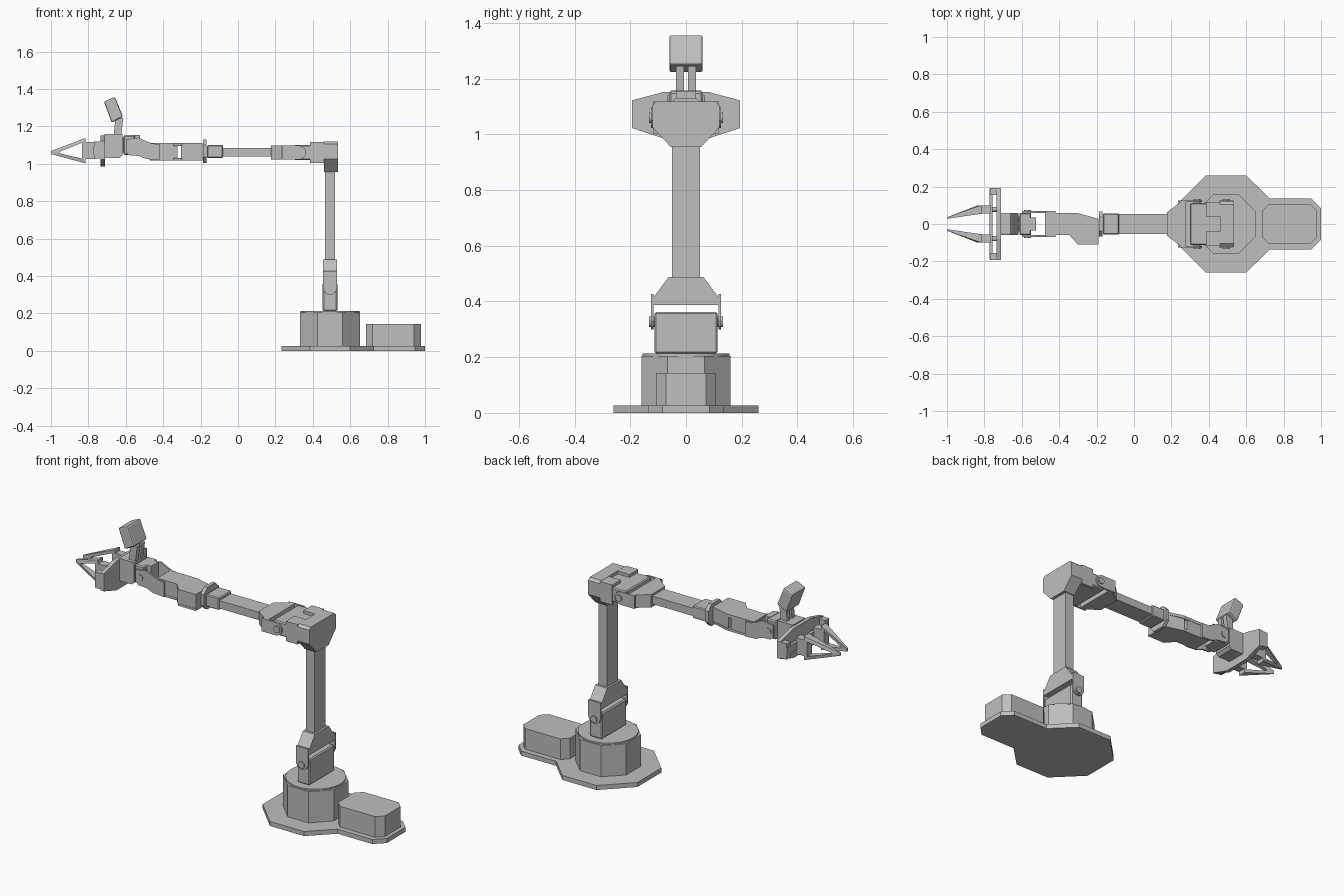
import bpy, bmesh, math
from mathutils import Vector

if "Cube" in bpy.data.objects:
    bpy.data.objects.remove(bpy.data.objects["Cube"])

grey = bpy.data.materials.new("light grey")
grey.diffuse_color = (0.52, 0.52, 0.52, 1)
grey.use_nodes = True
grey.node_tree.nodes["Principled BSDF"].inputs["Base Color"].default_value = grey.diffuse_color


def finish(name, bm):
    bmesh.ops.recalc_face_normals(bm, faces=bm.faces)
    mesh = bpy.data.meshes.new(name)
    bm.to_mesh(mesh)
    bm.free()
    mesh.materials.append(grey)
    ob = bpy.data.objects.new(name, mesh)
    bpy.context.collection.objects.link(ob)
    return ob


def place(axis, p, h):
    a, b = p
    return {'x': (h, a, b), 'y': (a, h, b), 'z': (a, b, h)}[axis]


def prism(name, axis, pts, lo, hi):
    """Extrude a flat outline along an axis."""
    bm = bmesh.new()
    low = [bm.verts.new(place(axis, p, lo)) for p in pts]
    high = [bm.verts.new(place(axis, p, hi)) for p in pts]
    n = len(pts)
    bm.faces.new(low)
    bm.faces.new(high)
    for i in range(n):
        j = (i + 1) % n
        bm.faces.new((low[i], low[j], high[j], high[i]))
    return finish(name, bm)


def cut_rect(x0, x1, y0, y1, c):
    return [(x0 + c, y0), (x1 - c, y0), (x1, y0 + c), (x1, y1 - c),
            (x1 - c, y1), (x0 + c, y1), (x0, y1 - c), (x0, y0 + c)]


def box(name, x, y, z, bevel=0.0):
    ob = prism(name, 'z', [(x[0], y[0]), (x[1], y[0]), (x[1], y[1]), (x[0], y[1])], *z)
    if bevel:
        m = ob.modifiers.new("bevel", 'BEVEL')
        m.width, m.segments = bevel, 1
    return ob


def ring(cx, cy, r, n=32):
    return [(cx + r * math.cos(2 * math.pi * i / n),
             cy + r * math.sin(2 * math.pi * i / n)) for i in range(n)]


def sym(half):
    """Mirror a half outline (a, b) across a = 0."""
    return half + [(-a, b) for a, b in reversed(half)]


# base plate, drum, turntable and controller box
C = 0.492
half = [(0.232, 0.108), (0.384, 0.26), (0.60, 0.26), (0.725, 0.137), (0.947, 0.137), (1.0, 0.084)]
prism("base_plate", 'z', half + [(x, -y) for x, y in reversed(half)], 0, 0.026)
prism("base_drum", 'z', cut_rect(C - .16, C + .16, -.16, .16, .094), 0.026, 0.205)
prism("turntable", 'z', ring(C, 0, 0.157, 40), 0.205, 0.213)
prism("controller_box", 'z', cut_rect(.684, .978, -.107, .107, .036), 0.026, 0.144)


# shoulder and elbow: motor block held in a fork with thin arms
def fork(name, vertical, start, step, mid, w):
    def P(u, t):
        return (mid + t, start + step * u) if vertical else (start + step * u, mid + t)
    head = [(0, -.063), (0, .063), (.085, .126), (.10, .126), (.10, -.126), (.085, -.126)]
    if vertical:
        prism(name + "_head", 'x', [(v, start + step * u) for u, v in head], mid - w, mid + w)
    else:
        prism(name + "_head", 'z', [(start + step * u, v) for u, v in head], mid - w, mid + w)
    cheek = [P(.06, -w), P(.06, w), P(.155, w), P(.175, w * .75), P(.187, w * .3),
             P(.187, -w * .3), P(.175, -w * .75), P(.155, -w)]
    for s in (-1, 1):
        prism(name + "_cheek", 'y', cheek, s * .117, s * .126)
        prism(name + "_pivot", 'y', ring(*P(.16, 0), .019, 16), s * .113, s * .133)


fork("shoulder_fork", True, .487, -1, C, .038)
box("shoulder_motor", (.453, .531), (-.113, .113), (.213, .362), .006)
box("upper_arm", (.465, .518), (-.05, .05), (.48, .97))

fork("elbow_fork", False, .176, 1, 1.06, .037)
box("elbow_motor", (.30, .47), (-.113, .113), (1.02, 1.10), .006)
prism("elbow_housing", 'x', sym([(.055, .955), (.12, 1.025), (.12, 1.105), (.105, 1.118)]), .46, .535)
for s in (-1, 1):
    prism("elbow_ear", 'x', [(s * .04, 1.095), (s * .04, 1.117), (s * .118, 1.117),
                             (s * .118, 1.003), (s * .10, 1.003), (s * .10, 1.095)], .385, .46)

# forearm
box("forearm", (-.09, .20), (-.053, .053), (1.04, 1.085))
box("forearm_socket", (-.165, -.08), (-.057, .057), (1.03, 1.10), .005)
prism("roll_flange", 'x', cut_rect(-.067, .067, 1.005, 1.13, .03), -.188, -.168)

# wrist roll motors between a top and a bottom cover
cover = [(-.47, .058), (-.30, .058), (-.19, .028), (-.19, -.11), (-.30, -.11), (-.345, -.06), (-.47, -.06)]
prism("roll_cover_top", 'z', cover, 1.095, 1.112)
prism("roll_cover_bottom", 'z', cover, 1.018, 1.03)
box("roll_motor_front", (-.46, -.323), (-.058, .056), (1.025, 1.10))
prism("roll_motor_back", 'z', [(-.306, .055), (-.19, .026), (-.19, -.108), (-.306, -.108)], 1.025, 1.10)

# wrist fork and wrist pitch block
cheek = [(-.60, 1.06), (-.58, 1.045), (-.53, 1.042), (-.49, 1.025), (-.42, 1.02),
         (-.42, 1.105), (-.46, 1.108), (-.50, 1.125), (-.53, 1.14), (-.60, 1.13)]
for s in (-1, 1):
    prism("wrist_fork_cheek", 'y', cheek, s * .060, s * .069)
    prism("wrist_pivot", 'y', ring(-.57, 1.09, .018, 16), s * .055, s * .074)
box("wrist_fork_bridge", (-.475, -.42), (-.065, .065), (1.022, 1.105))
box("wrist_motor", (-.612, -.55), (-.06, .06), (1.047, 1.153), .006)
box("wrist_tongue", (-.56, -.525), (-.036, .036), (1.047, 1.155))
prism("hand_block", 'y', [(-.715, 1.03), (-.635, 1.03), (-.618, 1.045), (-.618, 1.158), (-.715, 1.158)], -.055, .055)
box("hand_link", (-.63, -.60), (-.04, .04), (1.06, 1.14))

# camera on a two-bar post
for s in (-1, 1):
    prism("camera_post", 'y', [(-.665, 1.15), (-.625, 1.15), (-.613, 1.245), (-.655, 1.25)], s * .008, s * .035)
cam = prism("camera", 'y', [(-.675, 1.22), (-.615, 1.252), (-.658, 1.358), (-.717, 1.332)], -.06, .06)
m = cam.modifiers.new("bevel", 'BEVEL')
m.width, m.segments = .008, 2

# gripper palm: shaped back plate, end caps and front rails
palm = sym([(.08, .985), (.193, 1.022), (.193, 1.122), (.08, 1.152)])
prism("palm_plate", 'x', palm, -.735, -.712)
for s in (-1, 1):
    prism("palm_end_cap", 'y', [(-.77, 1.028), (-.712, 1.028), (-.712, 1.118), (-.77, 1.118)], s * .155, s * .193)
box("palm_rail", (-.772, -.756), (-.19, .19), (1.05, 1.095))


# fingers: open triangular frames that lean inwards toward the tip
def finger(name, s):
    outer = [(-1.0, 1.052), (-1.0, 1.068), (-.815, 1.138), (-.815, 1.002)]
    inner = [(-.955, 1.056), (-.955, 1.064), (-.835, 1.112), (-.835, 1.028)]
    bm = bmesh.new()

    def pair(p):
        t = min(1, (p[0] + 1) / .165)
        return [bm.verts.new((p[0], s * y, p[1])) for y in (.028 + .027 * t, .036 + .064 * t)]
    o, i = [pair(p) for p in outer], [pair(p) for p in inner]
    for a in range(4):
        b = (a + 1) % 4
        bm.faces.new((o[a][0], o[b][0], i[b][0], i[a][0]))
        bm.faces.new((o[a][1], o[b][1], i[b][1], i[a][1]))
        bm.faces.new((o[a][0], o[b][0], o[b][1], o[a][1]))
        bm.faces.new((i[a][0], i[b][0], i[b][1], i[a][1]))
    finish(name, bm)
    lo, hi = sorted((s * .055, s * .1))
    box(name + "_base", (-.82, -.765), (lo, hi), (1.025, 1.117))
    prism(name + "_slider", 'x', ring(s * .078, 1.07, .014, 12), -.77, -.73)


finger("finger_left", 1)
finger("finger_right", -1)
